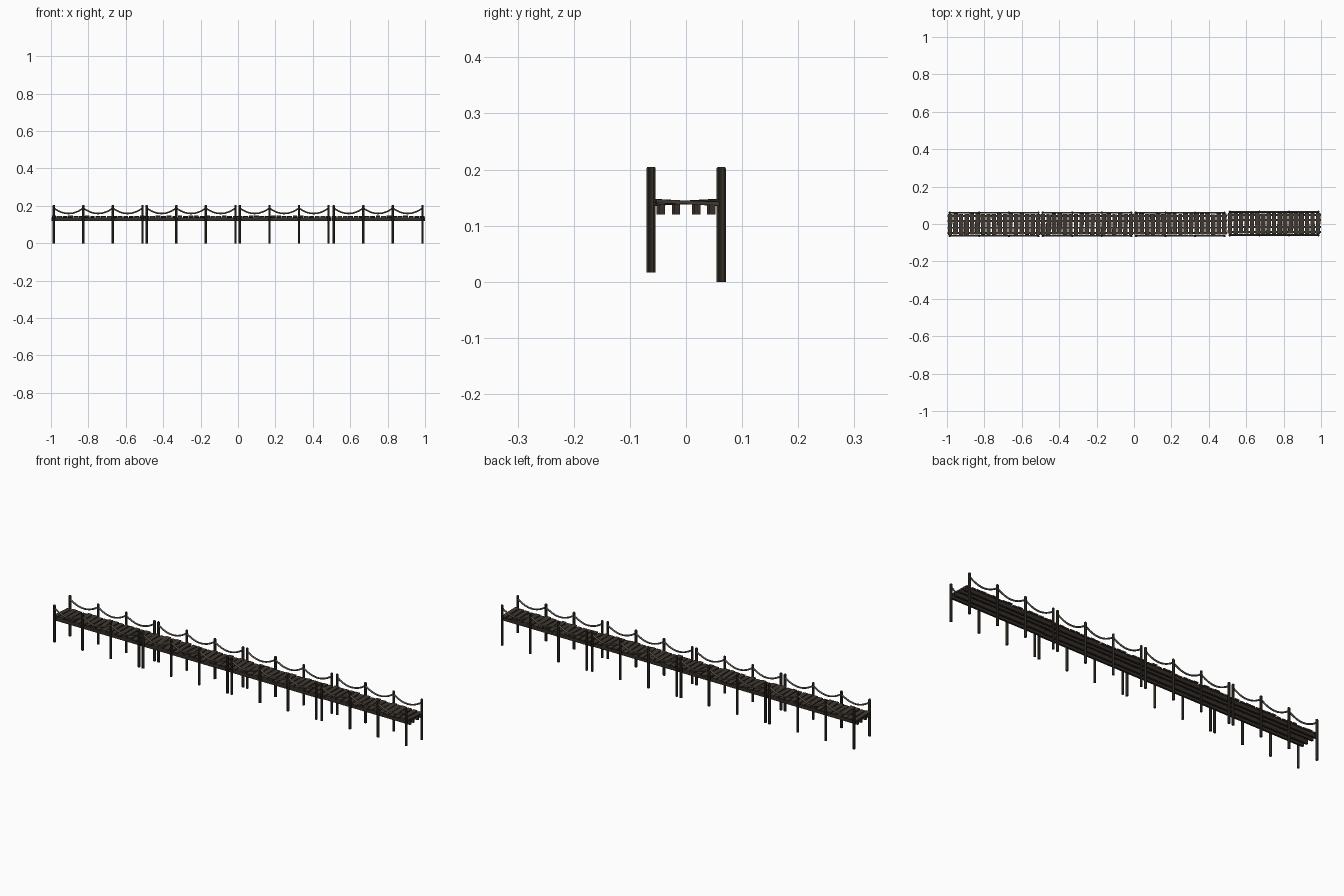
import bpy, bmesh, math, random
from mathutils import Matrix, Vector

if "Cube" in bpy.data.objects:
    bpy.data.objects.remove(bpy.data.objects["Cube"])

random.seed(4)


def material(name, rgb):
    m = bpy.data.materials.new(name)
    m.diffuse_color = (*rgb, 1)
    m.use_nodes = True
    m.node_tree.nodes["Principled BSDF"].inputs["Base Color"].default_value = m.diffuse_color
    return m


POST = material("dark post wood", (0.040, 0.033, 0.024))
BEAM = material("dark beam wood", (0.033, 0.026, 0.020))
PLANK = material("plank wood", (0.052, 0.040, 0.031))
ROPE = material("grey rope", (0.105, 0.108, 0.092))


def finish(bm, name, mat, smooth=False):
    me = bpy.data.meshes.new(name)
    bm.normal_update()
    for f in bm.faces:
        f.smooth = smooth
    bm.to_mesh(me)
    bm.free()
    me.materials.append(mat)
    ob = bpy.data.objects.new(name, me)
    bpy.context.collection.objects.link(ob)
    return ob


def box(bm, centre, size, rot=Matrix.Identity(4)):
    mat = Matrix.Translation(centre) @ rot @ Matrix.Diagonal((*size, 1))
    bmesh.ops.create_cube(bm, size=1, matrix=mat)


def post(bm, x, y, z0, z1, r=0.0065):
    # eight-sided pole with a chamfered top
    rings = []
    for z, k in ((z0, 1), (z1 - 0.003, 1), (z1, 0.7)):
        rings.append([bm.verts.new((x + r * k * math.cos(math.pi * (i + .5) / 4),
                                    y + r * k * math.sin(math.pi * (i + .5) / 4), z))
                      for i in range(8)])
    for a, b in zip(rings, rings[1:]):
        for i in range(8):
            j = (i + 1) % 8
            bm.faces.new((a[i], a[j], b[j], b[i]))
    bm.faces.new(rings[-1])
    bm.faces.new(rings[0][::-1])


def rope(bm, x0, x1, y, top=0.188, low=0.159, r=0.0042, n=12):
    # hanging rope swept along a parabola
    rings = []
    for s in range(n + 1):
        t = s / n
        u = 2 * t - 1
        z = low + (top - low) * u * u
        slope = math.atan2(4 * (top - low) * u, x1 - x0)
        c = Vector((x0 + (x1 - x0) * t, y, z))
        nrm = Vector((-math.sin(slope), 0, math.cos(slope)))
        rings.append([bm.verts.new(c + nrm * r * math.cos(a) + Vector((0, r * math.sin(a), 0)))
                      for a in (math.tau * i / 8 for i in range(8))])
    for a, b in zip(rings, rings[1:]):
        for i in range(8):
            j = (i + 1) % 8
            bm.faces.new((a[i], b[i], b[j], a[j]))
    bm.faces.new(rings[0])
    bm.faces.new(rings[-1][::-1])
    bmesh.ops.recalc_face_normals(bm, faces=bm.faces[:])


# four walkway sections: start of section and small sideways offset
for k, (x0, dy) in enumerate(((-0.998, -0.002), (-0.501, -0.002), (-0.003, -0.002), (0.499, 0.0025))):
    tag = f"section_{k + 1}"
    xs = [x0 + 0.013 + 0.158 * i for i in range(4)]

    # posts, front row ends a little higher than the back row
    bm = bmesh.new()
    for x in xs:
        post(bm, x, -0.0625 + dy, 0.017, 0.205)
        post(bm, x, 0.0625 + dy, 0.0, 0.205)
    finish(bm, tag + "_posts", POST)

    # four long beams under the deck
    bm = bmesh.new()
    for y in (-0.045, -0.018, 0.018, 0.045):
        box(bm, (x0 + 0.25, y + dy, 0.129), (0.5, 0.0105, 0.019))
    finish(bm, tag + "_beams", BEAM)

    # deck boards, each slightly crooked
    bm = bmesh.new()
    n = 17
    for i in range(n):
        x = x0 + 0.5 * (i + 0.5) / n
        rot = (Matrix.Rotation(random.uniform(-0.03, 0.03), 4, 'Z')
               @ Matrix.Rotation(random.uniform(-0.055, 0.055), 4, 'X'))
        box(bm, (x, dy + random.uniform(-0.002, 0.002), 0.1415),
            (random.uniform(0.0225, 0.026), 0.112, 0.0065), rot)
    finish(bm, tag + "_planks", PLANK)

    # rope handrails on both sides
    bm = bmesh.new()
    for y in (-0.0615, 0.0615):
        for a, b in zip(xs, xs[1:]):
            rope(bm, a, b, y + dy)
    finish(bm, tag + "_rope_rails", ROPE, True)
